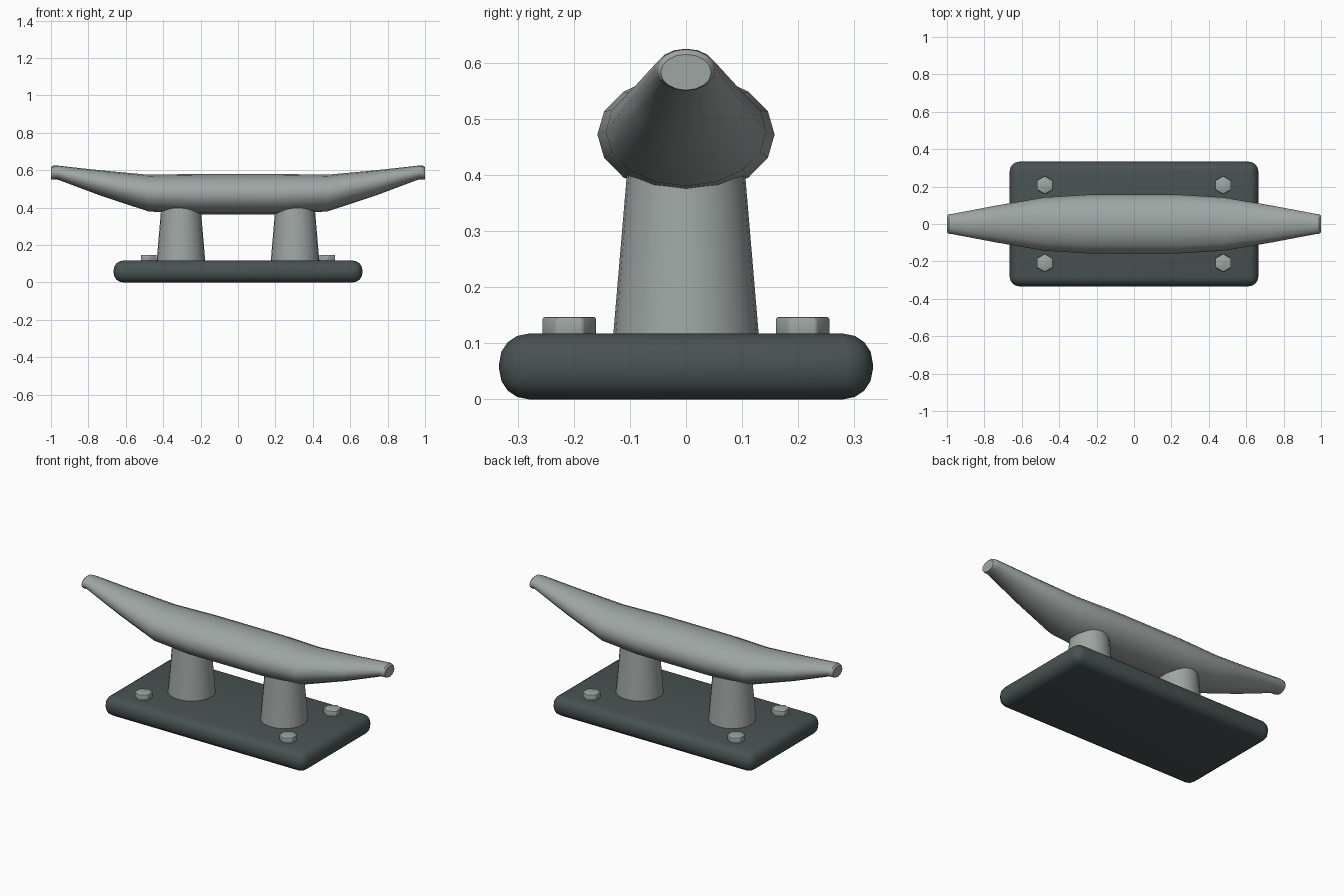
import bpy, bmesh
from math import sin, cos, pi, radians

if "Cube" in bpy.data.objects:
    bpy.data.objects.remove(bpy.data.objects["Cube"])


def material(name, color):
    m = bpy.data.materials.new(name)
    m.diffuse_color = (*color, 1)
    m.use_nodes = True
    m.node_tree.nodes["Principled BSDF"].inputs["Base Color"].default_value = m.diffuse_color
    return m


IRON = material("dark_iron", (0.065, 0.085, 0.085))
STEEL = material("grey_steel", (0.34, 0.38, 0.365))


def finish(obj, name, mat, bevel=0, segments=1):
    obj.name = name
    obj.data.materials.append(mat)
    if bevel:
        b = obj.modifiers.new("bevel", 'BEVEL')
        b.width, b.segments = bevel, segments
        b.limit_method, b.angle_limit = 'ANGLE', radians(30)
    bpy.ops.object.select_all(action='DESELECT')
    obj.select_set(True)
    bpy.context.view_layer.objects.active = obj
    if bevel:
        bpy.ops.object.modifier_apply(modifier="bevel")
    bpy.ops.object.shade_smooth_by_angle(angle=radians(35))


# Base plate with rounded edges
bpy.ops.mesh.primitive_cube_add(size=1, location=(0, 0, 0.0585))
base = bpy.context.object
base.scale = (1.33, 0.666, 0.117)
bpy.ops.object.transform_apply(location=False, scale=True)
finish(base, "base_plate", IRON, 0.052, 4)

for sx, side in ((-1, "left"), (1, "right")):
    # Tapered posts, running up into the horn
    bpy.ops.mesh.primitive_cone_add(vertices=24, radius1=0.131, radius2=0.103,
                                    depth=0.33, location=(sx * 0.305, 0, 0.265))
    finish(bpy.context.object, side + "_post", STEEL)
    # Hexagonal bolt heads
    for sy, end in ((-1, "front"), (1, "back")):
        bpy.ops.mesh.primitive_cylinder_add(vertices=6, radius=0.049, depth=0.04,
                                            location=(sx * 0.477, sy * 0.208, 0.127))
        finish(bpy.context.object, f"{end}_{side}_bolt", STEEL, 0.005, 2)

# Horn: lofted ellipses (x, centre z, half width, half height), mirrored in x
half = [(0.23, 0.472, 0.158, 0.108), (0.48, 0.478, 0.143, 0.098),
        (0.74, 0.533, 0.098, 0.067), (0.967, 0.588, 0.055, 0.037),
        (0.99, 0.587, 0.052, 0.037), (1.0, 0.583, 0.045, 0.032)]
sections = [(-x, z, w, h) for x, z, w, h in reversed(half)] + half
SIDES = 16
bm = bmesh.new()
rings = [[bm.verts.new((x, w * cos(2 * pi * i / SIDES), z + h * sin(2 * pi * i / SIDES)))
          for i in range(SIDES)] for x, z, w, h in sections]
for a, b in zip(rings, rings[1:]):
    for i in range(SIDES):
        j = (i + 1) % SIDES
        bm.faces.new((a[i], a[j], b[j], b[i]))
bm.faces.new(rings[0])
bm.faces.new(rings[-1])
bmesh.ops.recalc_face_normals(bm, faces=bm.faces)
mesh = bpy.data.meshes.new("horn")
bm.to_mesh(mesh)
bm.free()
horn = bpy.data.objects.new("horn", mesh)
bpy.context.collection.objects.link(horn)
finish(horn, "horn", STEEL)
